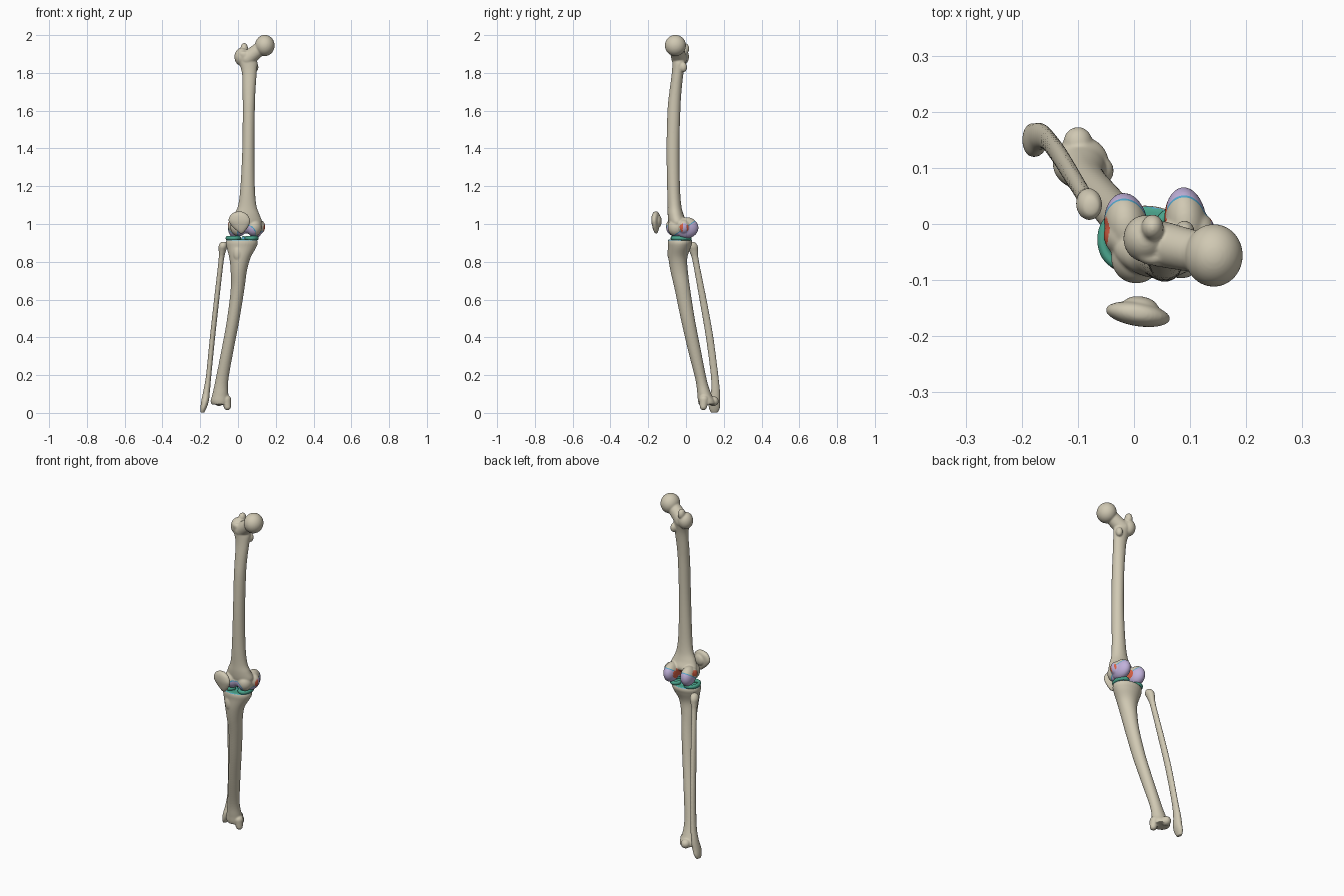
import bpy, bmesh, math
from mathutils import Vector, Matrix

if "Cube" in bpy.data.objects:
    bpy.data.objects.remove(bpy.data.objects["Cube"])


def material(name, rgb):
    m = bpy.data.materials.new(name)
    m.diffuse_color = (*rgb, 1)
    m.use_nodes = True
    m.node_tree.nodes["Principled BSDF"].inputs["Base Color"].default_value = m.diffuse_color
    return m


MATS = [material("bone", (.63, .58, .45)),
        material("cartilage_lavender", (.53, .44, .70)),
        material("meniscus_teal", (.07, .38, .27)),
        material("border_blue", (.09, .40, .62)),
        material("attachment_red", (.70, .12, .06))]
BONE, LAV, TEAL, BLUE, RED = range(5)


def ball(bm, c, r, rz=0):
    """Ellipsoid with centre c, radii r, turned about z."""
    r = r if isinstance(r, tuple) else (r, r, r)
    m = Matrix.Translation(c) @ Matrix.Rotation(math.radians(rz), 4, 'Z') @ Matrix.Diagonal((*r, 1))
    bmesh.ops.create_uvsphere(bm, u_segments=32, v_segments=20, radius=1, matrix=m)


def chain(bm, p, q, r0, r1, n=14):
    """Tapered capsule made of overlapping balls."""
    p, q = Vector(p), Vector(q)
    for i in range(n + 1):
        t = i / n
        ball(bm, p.lerp(q, t), r0 + (r1 - r0) * t)


def loft(bm, rows, sides=32, steps=6, rz=0):
    """Smooth skin through ellipses (z, cx, cy, rx, ry), listed bottom to top."""
    pts = []
    for i in range(len(rows) - 1):
        a, b, c, d = (rows[max(0, min(len(rows) - 1, i + k))] for k in (-1, 0, 1, 2))
        for s in range(steps):
            t = s / steps
            pts.append([.5 * (2 * q + (r - p) * t + (2 * p - 5 * q + 4 * r - w) * t * t
                              + (3 * q - p - 3 * r + w) * t ** 3)
                        for p, q, r, w in zip(a, b, c, d)])
    pts.append(rows[-1])
    rings = []
    ca, sa = math.cos(math.radians(rz)), math.sin(math.radians(rz))
    for z, cx, cy, rx, ry in pts:
        ring = []
        for k in range(sides):
            a = 2 * math.pi * k / sides
            u, v = rx * math.cos(a), ry * math.sin(a)
            ring.append(bm.verts.new((cx + u * ca - v * sa, cy + u * sa + v * ca, z)))
        rings.append(ring)
    for lo, hi in zip(rings, rings[1:]):
        for k in range(sides):
            j = (k + 1) % sides
            bm.faces.new((lo[k], lo[j], hi[j], hi[k]))
    bm.faces.new(rings[0][::-1])
    bm.faces.new(rings[-1])


def finish(name, bm, voxel, rule, cuts=(), smooth=6):
    """Fuse the shapes, smooth them, cut colour borders and paint by rule."""
    me = bpy.data.meshes.new(name)
    bm.to_mesh(me)
    bm.free()
    ob = bpy.data.objects.new(name, me)
    bpy.context.collection.objects.link(ob)
    rm = ob.modifiers.new("fuse", 'REMESH')
    rm.mode, rm.voxel_size = 'VOXEL', voxel
    sm = ob.modifiers.new("soften", 'SMOOTH')
    sm.factor, sm.iterations = .5, smooth
    bpy.context.view_layer.update()
    dg = bpy.context.evaluated_depsgraph_get()
    new = bpy.data.meshes.new_from_object(ob.evaluated_get(dg))
    ob.modifiers.clear()
    ob.data = new
    b = bmesh.new()
    b.from_mesh(new)
    for co, no in cuts:
        bmesh.ops.bisect_plane(b, geom=b.verts[:] + b.edges[:] + b.faces[:],
                               dist=1e-5, plane_co=co, plane_no=no)
    b.normal_update()
    for f in b.faces:
        f.smooth = True
    b.to_mesh(new)
    b.free()
    new.materials.clear()
    for m in MATS:
        new.materials.append(m)
    for p in new.polygons:
        p.material_index = rule(p.center, p.normal)
    return ob


def plain(index):
    return lambda c, n: index


# femur: shaft, distal flare, condyles, trochanters, neck and head
bm = bmesh.new()
loft(bm, [(.985, .045, -.05, .07, .035), (1.01, .046, -.045, .082, .048),
          (1.05, .047, -.055, .067, .042), (1.1, .049, -.061, .048, .036),
          (1.2, .051, -.066, .038, .034), (1.4, .055, -.069, .032, .034),
          (1.6, .057, -.064, .032, .034), (1.7, .058, -.056, .034, .032),
          (1.8, .06, -.044, .039, .031), (1.86, .052, -.036, .05, .036),
          (1.9, .035, -.034, .042, .04), (1.915, .032, -.034, .03, .032)])
ball(bm, (-.014, -.002, .98), (.039, .058, .056), 8)
ball(bm, (.092, .002, .98), (.038, .064, .056), 5)
ball(bm, (.004, -.06, .985), (.045, .046, .05))
ball(bm, (.084, -.052, .982), (.042, .045, .048))
ball(bm, (.042, -.06, .99), (.05, .032, .04))
ball(bm, (.112, -.012, .985), (.032, .034, .038))
ball(bm, (-.025, -.02, .99), (.029, .035, .036))
ball(bm, (.02, -.026, 1.885), (.039, .042, .048))
ball(bm, (.033, -.006, 1.928), (.02, .023, .03))
ball(bm, (.09, -.014, 1.83), (.018, .02, .026))
chain(bm, (.05, -.036, 1.875), (.125, -.053, 1.935), .041, .036)
ball(bm, (.142, -.056, 1.945), (.052, .056, .056))

EDGE, EDGE_N, BAND = Vector((0, .035, 1.01)), Vector((0, .571, -.821)), .005


def femur_rule(c, n):
    if c.z > 1.06:
        return BONE
    # notch between the condyles
    if abs(c.x - .04) < .019 and c.y > -.03 and c.z < 1.0:
        return RED
    # side ligament patches
    if n.x > .6 and math.hypot(c.y + .01, c.z - .98) < .024:
        return RED if c.y < -.018 or c.y > .004 else LAV
    if n.x < -.6 and math.hypot((c.y + .012) / .024, (c.z - 1.0) / .016) < 1:
        return RED
    # condyle cartilage with thin border
    d = (c - EDGE).dot(EDGE_N)
    if d > 0:
        return LAV if d > BAND else BLUE
    # front groove cartilage
    e = math.hypot((c.x - .045) / .05, (c.z - .95) / .045)
    if c.y < -.02 and n.y < .2 and e < 1:
        return LAV if e < .9 else BLUE
    return BONE


finish("femur", bm, .0038, femur_rule,
       [(EDGE, EDGE_N), (EDGE + EDGE_N * BAND, EDGE_N)])

# tibia: plateau, tuberosity, shaft and ankle end
bm = bmesh.new()
loft(bm, [(.045, -.094, .112, .046, .044), (.065, -.095, .108, .05, .045),
          (.1, -.093, .097, .042, .037), (.175, -.085, .08, .034, .03),
          (.33, -.056, .045, .032, .034), (.49, -.026, .011, .033, .037),
          (.65, -.003, -.018, .036, .041), (.75, .004, -.036, .043, .046),
          (.82, .01, -.043, .056, .05), (.875, .018, -.035, .078, .06),
          (.9, .02, -.032, .085, .065), (.918, .02, -.032, .081, .062)])
ball(bm, (-.002, -.075, .845), (.026, .024, .045))
ball(bm, (.03, -.025, .922), (.012, .018, .016))
chain(bm, (-.062, .095, .07), (-.056, .092, .033), .026, .019, 6)
ball(bm, (-.1, .145, .062), (.026, .028, .026))


def tibia_rule(c, n):
    if c.z > .905 and n.z > .35:
        return TEAL if n.z > .65 else BLUE
    return BONE


finish("tibia", bm, .0038, tibia_rule)

# menisci: open rings lying on the plateau
for name, cx, cy, rx, ry, start in (("lateral_meniscus", -.022, -.028, .034, .044, 30),
                                    ("medial_meniscus", .07, -.025, .029, .045, 210)):
    bm = bmesh.new()
    for i in range(41):
        a = math.radians(start + 300 * i / 40)
        ball(bm, (cx + rx * math.cos(a), cy + ry * math.sin(a), .925), (.01, .01, .012))
    finish(name, bm, .003, plain(TEAL), smooth=4)

# fibula
bm = bmesh.new()
loft(bm, [(.002, -.188, .15, .01, .018), (.025, -.183, .15, .016, .029),
          (.06, -.175, .15, .02, .03), (.11, -.167, .156, .018, .024),
          (.2, -.155, .151, .014, .02), (.4, -.135, .125, .014, .02),
          (.6, -.113, .09, .014, .019), (.8, -.09, .052, .014, .017),
          (.85, -.084, .042, .018, .022), (.88, -.08, .035, .023, .028),
          (.9, -.077, .032, .017, .02), (.906, -.076, .031, .007, .008)])
finish("fibula", bm, .0035, plain(BONE))

# patella: broad top, narrow tip, ridge on the back
bm = bmesh.new()
loft(bm, [(.95, .018, -.158, .008, .006), (.965, .016, -.159, .024, .013),
          (.99, .011, -.16, .046, .018), (1.018, .007, -.161, .058, .021),
          (1.045, .006, -.16, .048, .02), (1.06, .006, -.159, .03, .014),
          (1.066, .006, -.159, .012, .006)], rz=-9)
ball(bm, (.012, -.147, 1.015), (.032, .018, .034), -9)
finish("patella", bm, .0035, plain(BONE))
